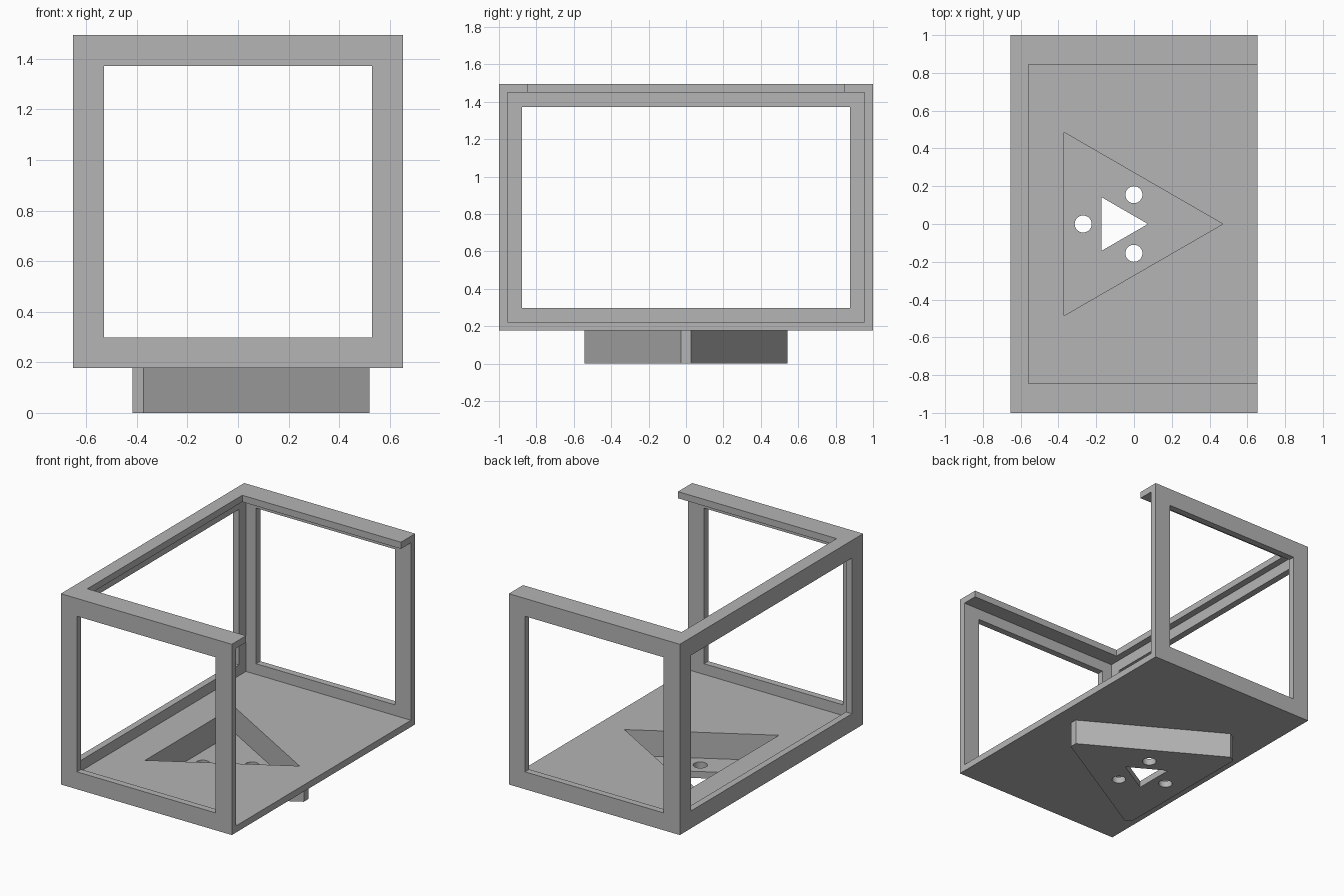
import bpy
import bmesh
from math import cos, sin, radians

cube = bpy.data.objects.get("Cube")
if cube:
    bpy.data.objects.remove(cube, do_unlink=True)

grey = bpy.data.materials.new("plain grey")
grey.use_nodes = True
colour = (0.46, 0.46, 0.46, 1)
grey.diffuse_color = colour
grey.node_tree.nodes["Principled BSDF"].inputs["Base Color"].default_value = colour


def prism(name, outline, z0, z1):
    """Extrude an anticlockwise outline from z0 to z1."""
    bm = bmesh.new()
    base = bm.faces.new([bm.verts.new((x, y, z0)) for x, y in outline])
    top = bmesh.ops.extrude_face_region(bm, geom=[base])["geom"]
    verts = [v for v in top if isinstance(v, bmesh.types.BMVert)]
    bmesh.ops.translate(bm, verts=verts, vec=(0, 0, z1 - z0))
    bmesh.ops.recalc_face_normals(bm, faces=bm.faces)
    mesh = bpy.data.meshes.new(name)
    bm.to_mesh(mesh)
    bm.free()
    mesh.materials.append(grey)
    obj = bpy.data.objects.new(name, mesh)
    bpy.context.collection.objects.link(obj)
    return obj


def box(name, x0, x1, y0, y1, z0, z1):
    return prism(name, [(x0, y0), (x1, y0), (x1, y1), (x0, y1)], z0, z1)


def ring(cx, cy, r, n, half_angle=0):
    """Regular polygon, or a corner-cut one when half_angle is set."""
    offsets = (-half_angle, half_angle) if half_angle else (0,)
    return [(cx + r * cos(radians(360 * i / n + d)),
             cy + r * sin(radians(360 * i / n + d)))
            for i in range(n) for d in offsets]


def combine(target, other, operation):
    mod = target.modifiers.new(operation.lower(), "BOOLEAN")
    mod.operation = operation
    mod.solver = "EXACT"
    mod.object = other
    other.hide_render = True
    bpy.context.view_layer.objects.active = target
    bpy.ops.object.modifier_apply(modifier=mod.name)
    bpy.data.objects.remove(other, do_unlink=True)


W, D, Z0, Z1 = 0.653, 1.0, 0.178, 1.495   # outer half width, half depth, base, top
T = 0.046                                 # wall thickness
CX = -0.09                                # centre of the triangular well

# Outer case with the corner-cut well housing underneath
case = box("open_frame_case", -W, W, -D, D, Z0, Z1)
housing = prism("well_housing", ring(CX, 0, 0.611, 3, 2.4), 0, Z0 + T / 2)
combine(case, housing, "UNION")

# Hollow interior, open at the +x end
cutters = [
    box("interior", -W + T, W + 1, -D + T, D - T, Z0 + T, Z1 - T),
    # Top opening and wall windows
    box("top_opening", -W + 0.094, W + 1, -0.845, 0.845, Z1 - 0.1, Z1 + 1),
    box("front_back_windows", -0.53, 0.53, -2, 2, 0.298, 1.372),
    box("end_window", -2, 0, -0.878, 0.878, 0.298, 1.372),
    # Triangular well and its drain openings
    prism("well", ring(CX, 0, 0.56, 3), T, Z0 + 0.2),
    prism("triangle_hole", ring(CX, 0, 0.164, 3), -1, 0.2),
]
for angle in (60, 180, 300):
    x, y = CX + 0.179 * cos(radians(angle)), 0.179 * sin(radians(angle))
    cutters.append(prism("round_hole", ring(x, y, 0.045, 32), -1, 0.2))
for cutter in cutters:
    combine(case, cutter, "DIFFERENCE")

# Soften only the round holes
case.select_set(True)
bpy.context.view_layer.objects.active = case
bpy.ops.object.shade_smooth_by_angle(angle=radians(25))
